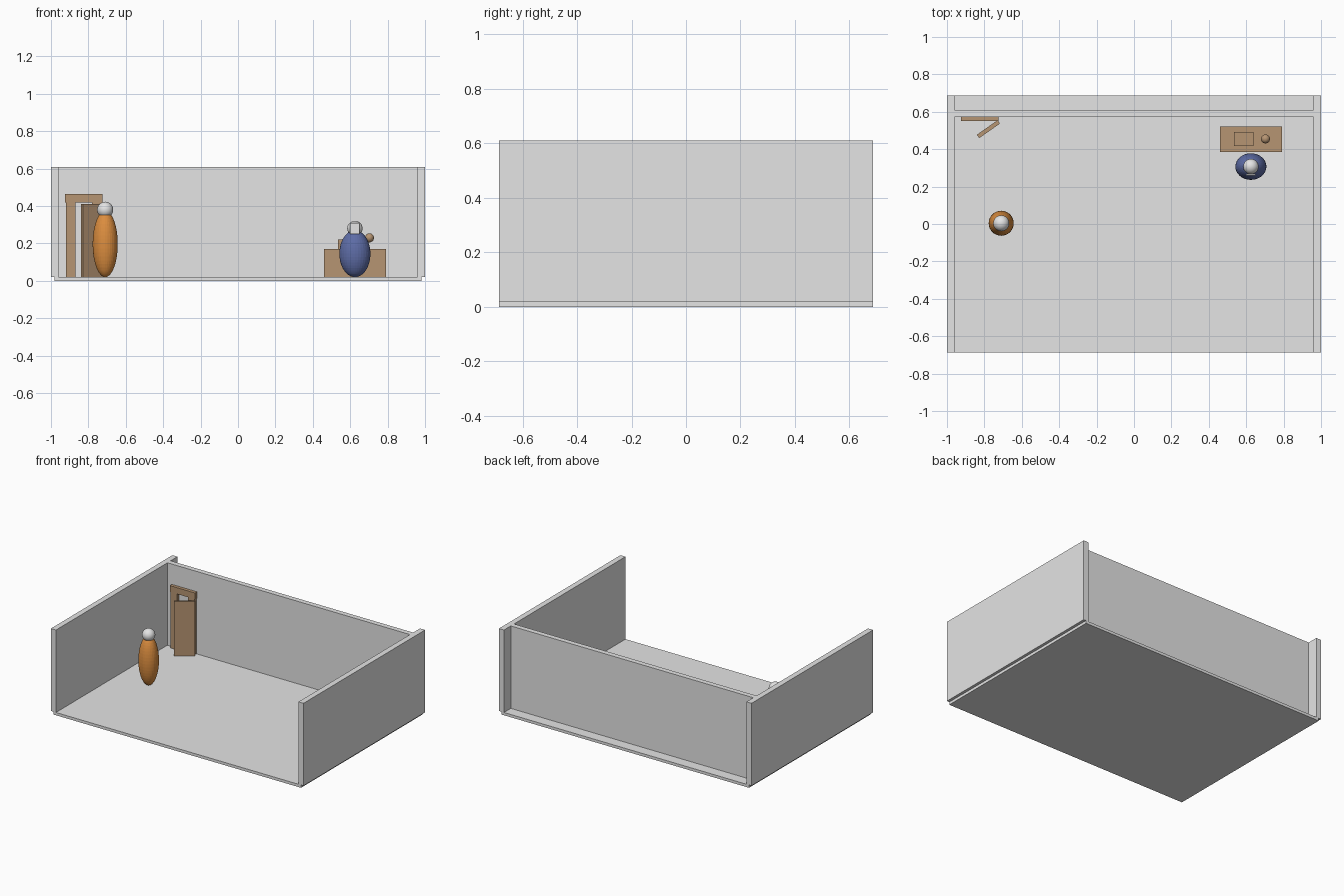
import bpy, math

cube = bpy.data.objects.get("Cube")
if cube:
    bpy.data.objects.remove(cube, do_unlink=True)


def material(name, r, g, b):
    m = bpy.data.materials.new(name)
    m.use_nodes = True
    m.diffuse_color = (r, g, b, 1)
    m.node_tree.nodes["Principled BSDF"].inputs["Base Color"].default_value = (r, g, b, 1)
    return m


GREY = material("light grey", 0.78, 0.78, 0.78)
WOOD = material("tan wood", 0.47, 0.30, 0.17)
ORANGE = material("orange", 0.72, 0.27, 0.05)
BLUE = material("blue", 0.11, 0.15, 0.38)


def finish(name, mat):
    ob = bpy.context.object
    ob.name = name
    ob.data.materials.append(mat)
    return ob


def box(name, mat, x, y, z, turn=0):
    """Box given by its (min, max) range on each axis."""
    ranges = (x, y, z)
    bpy.ops.mesh.primitive_cube_add(size=1, location=[(a + b) / 2 for a, b in ranges])
    ob = finish(name, mat)
    ob.scale = [b - a for a, b in ranges]
    ob.rotation_euler.z = math.radians(turn)
    return ob


def ellipsoid(name, mat, centre, radii, smooth=True):
    bpy.ops.mesh.primitive_uv_sphere_add(segments=32, ring_count=24, radius=1, location=centre)
    ob = finish(name, mat)
    ob.scale = radii
    if smooth:
        bpy.ops.object.shade_smooth_by_angle()
    return ob


FLOOR, TOP, DEPTH = 0.02, 0.61, 0.687

# Room shell
box("floor", GREY, (-0.98, 0.98), (-DEPTH, DEPTH), (0, FLOOR))
for side, name in ((1, "left_wall"), (-1, "right_wall")):
    box(name, GREY, sorted((side * 0.96, side)), (-DEPTH, DEPTH), (FLOOR, TOP))
box("back_wall", GREY, (-0.96, 0.96), (0.573, 0.61), (FLOOR, TOP))

# Door frame and open door
frame_y = (0.55, 0.573)
box("door_lintel", WOOD, (-0.925, -0.725), frame_y, (0.42, 0.465))
for name, x in (("door_post_outer", -0.92), ("door_post_inner", -0.78)):
    box(name, WOOD, (x, x + 0.05), frame_y, (FLOOR, 0.42))
box("door_panel", WOOD, (-0.846, -0.711), (0.496, 0.518), (FLOOR, 0.41), turn=35)

# Desk with the items on it
box("desk", WOOD, (0.46, 0.79), (0.385, 0.52), (FLOOR, 0.17))
box("desk_box", WOOD, (0.535, 0.64), (0.416, 0.492), (0.17, 0.22))
ellipsoid("desk_ball", WOOD, (0.703, 0.455, 0.23), [0.024] * 3)

# Standing figure
ellipsoid("standing_body", ORANGE, (-0.71, 0.004, 0.197), (0.067, 0.067, 0.177), smooth=False)
ellipsoid("standing_head", GREY, (-0.71, 0.004, 0.38), [0.043] * 3)

# Figure at the desk, with a small face plate
ellipsoid("desk_figure_body", BLUE, (0.625, 0.307, 0.145), (0.083, 0.071, 0.125), smooth=False)
ellipsoid("desk_figure_head", GREY, (0.625, 0.307, 0.28), [0.041] * 3)
box("face_plate", GREY, (0.6, 0.65), (0.258, 0.267), (0.25, 0.31))
